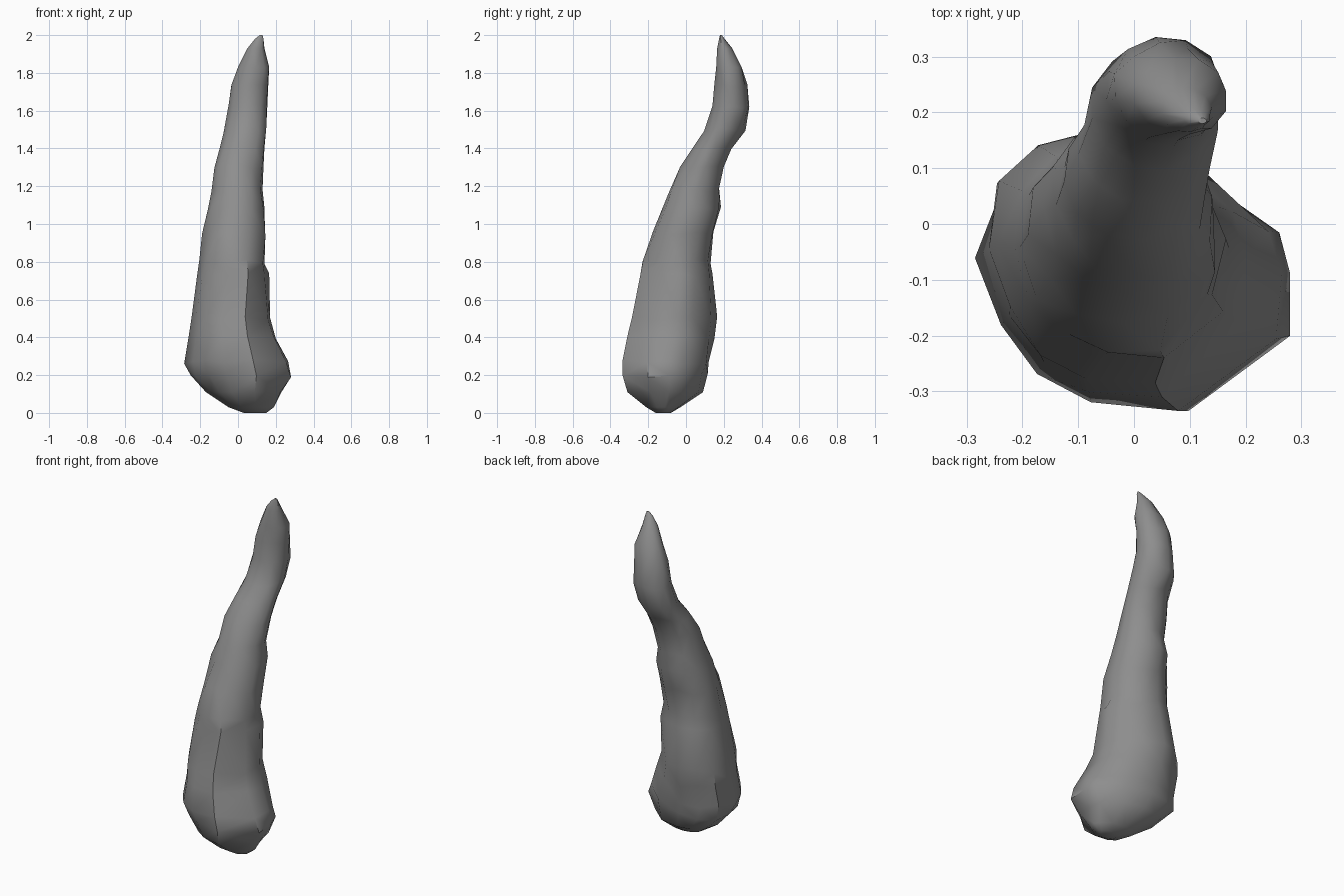
import bpy, bmesh, random
from math import sin, cos, pi
from mathutils import Vector

cube = bpy.data.objects.get("Cube")
if cube:
    bpy.data.objects.remove(cube, do_unlink=True)
random.seed(4)

# Grey rock
stone = bpy.data.materials.new("grey_stone")
stone.use_nodes = True
grey = (0.27, 0.27, 0.27, 1)
stone.diffuse_color = grey
bsdf = stone.node_tree.nodes["Principled BSDF"]
bsdf.inputs["Base Color"].default_value = grey
bsdf.inputs["Roughness"].default_value = 0.8

# Bent, tapering silhouette: height, x range, y range
RINGS = [
    (0.00, 0.03, 0.15, -0.16, -0.08),
    (0.03, -0.05, 0.19, -0.21, -0.03),
    (0.11, -0.17, 0.23, -0.31, 0.09),
    (0.20, -0.25, 0.28, -0.335, 0.115),
    (0.27, -0.285, 0.265, -0.335, 0.12),
    (0.40, -0.26, 0.20, -0.31, 0.15),
    (0.50, -0.245, 0.17, -0.285, 0.165),
    (0.73, -0.215, 0.165, -0.24, 0.14),
    (0.80, -0.205, 0.14, -0.23, 0.13),
    (0.95, -0.19, 0.145, -0.175, 0.145),
    (1.08, -0.16, 0.14, -0.125, 0.185),
    (1.18, -0.14, 0.13, -0.09, 0.175),
    (1.30, -0.125, 0.135, -0.03, 0.20),
    (1.40, -0.10, 0.14, 0.04, 0.245),
    (1.50, -0.075, 0.15, 0.095, 0.315),
    (1.62, -0.05, 0.155, 0.14, 0.335),
    (1.73, -0.035, 0.16, 0.15, 0.325),
    (1.83, 0.00, 0.165, 0.16, 0.295),
    (1.93, 0.05, 0.14, 0.165, 0.245),
    (1.98, 0.09, 0.135, 0.175, 0.205),
    (2.00, 0.115, 0.13, 0.18, 0.19),
]

# Lopsided base section, which becomes rounder towards the tip
BASE = [(1, 0.1), (0.92, 0.4), (0.4, 0.9), (-0.2, 1), (-0.6, 0.95), (-0.93, 0.75),
        (-1, 0.3), (-0.9, -0.2), (-0.72, -0.6), (-0.4, -0.87), (0.22, -1), (0.95, -0.4)]
COUNT = len(BASE)


def section(z):
    """Irregular outline scaled to fill the square from -1 to 1."""
    blend = min(1, z / 1.5)
    pts = []
    for i, (bx, by) in enumerate(BASE):
        a = 2 * pi * (i + 0.3) / COUNT
        lump = 1 + random.uniform(-0.045, 0.045)
        p = Vector((bx, by)).lerp(Vector((cos(a), sin(a))), blend)
        pts.append(p * lump)
    lo = [min(p[k] for p in pts) for k in (0, 1)]
    hi = [max(p[k] for p in pts) for k in (0, 1)]
    return [[2 * (p[k] - lo[k]) / (hi[k] - lo[k]) - 1 for k in (0, 1)] for p in pts]


# Loft the rings into one closed body
bm = bmesh.new()
loops = []
for n, (z, x0, x1, y0, y1) in enumerate(RINGS):
    inner = 0.012 if 3 <= n < len(RINGS) - 4 else 0
    loops.append([bm.verts.new(((x0 + x1) / 2 + (x1 - x0) / 2 * u,
                                (y0 + y1) / 2 + (y1 - y0) / 2 * v,
                                z + random.uniform(-inner, inner)))
                  for u, v in section(z)])
for low, high in zip(loops, loops[1:]):
    for i in range(COUNT):
        j = (i + 1) % COUNT
        bm.faces.new((low[i], low[j], high[j], high[i]))
bm.faces.new(loops[0][::-1])
bm.faces.new(loops[-1])
bmesh.ops.triangulate(bm, faces=bm.faces[:])
bmesh.ops.recalc_face_normals(bm, faces=bm.faces[:])

mesh = bpy.data.meshes.new("rock_spike")
bm.to_mesh(mesh)
bm.free()
mesh.materials.append(stone)
spike = bpy.data.objects.new("rock_spike", mesh)
bpy.context.collection.objects.link(spike)

# Soft shading with a few sharp creases
bpy.ops.object.select_all(action="DESELECT")
spike.select_set(True)
bpy.context.view_layer.objects.active = spike
bpy.ops.object.shade_smooth_by_angle(angle=pi / 4)
